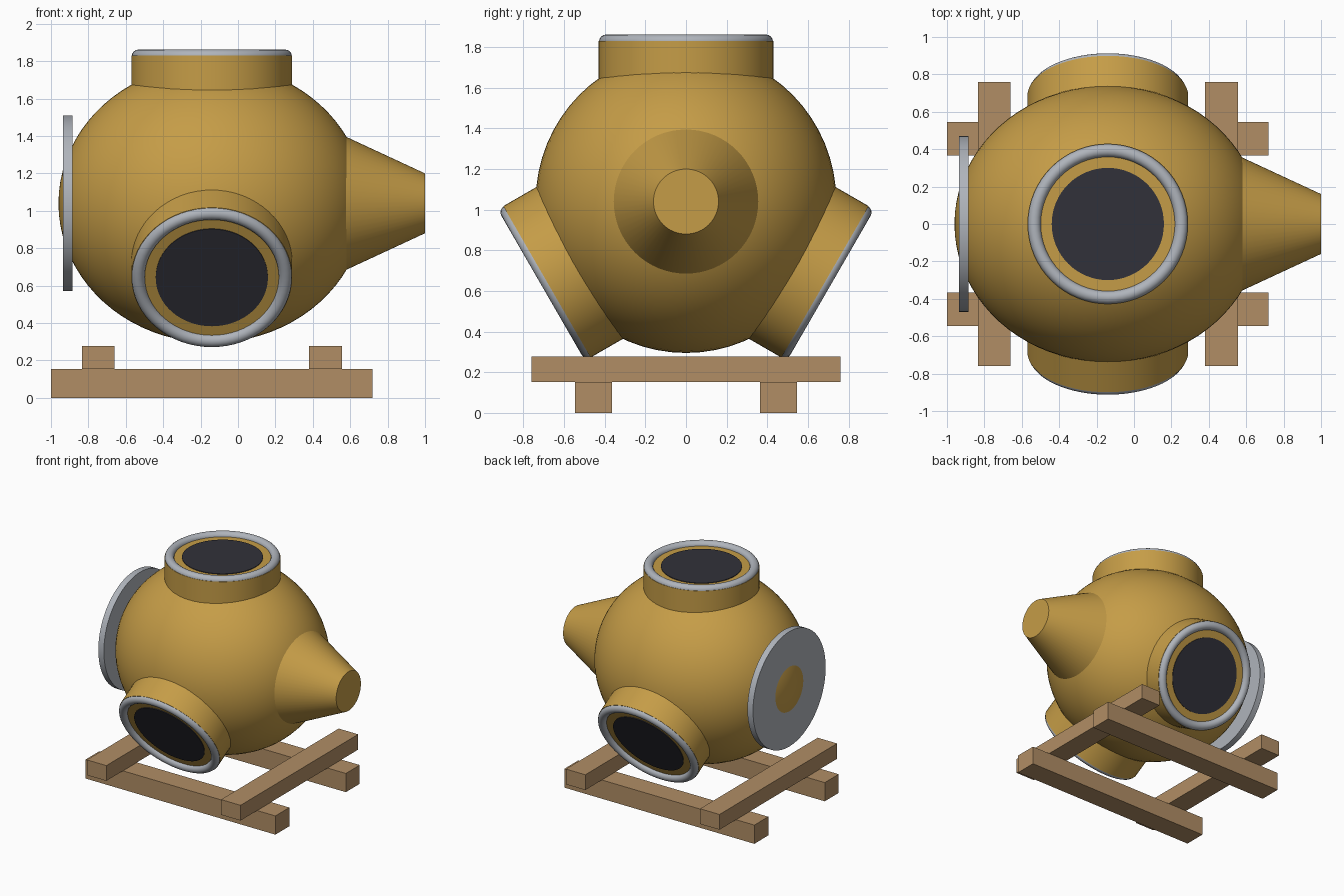
import bpy
from math import radians
from mathutils import Matrix, Vector

cube = bpy.data.objects.get("Cube")
if cube:
    bpy.data.objects.remove(cube, do_unlink=True)


def material(name, r, g, b):
    m = bpy.data.materials.new(name)
    m.use_nodes = True
    m.diffuse_color = (r, g, b, 1)
    m.node_tree.nodes["Principled BSDF"].inputs["Base Color"].default_value = (r, g, b, 1)
    return m


GOLD = material("ochre shell", 0.56, 0.335, 0.063)
STEEL = material("grey metal", 0.43, 0.457, 0.50)
DARK = material("dark glass", 0.031, 0.031, 0.042)
WOOD = material("brown timber", 0.44, 0.27, 0.13)

CENTER = Vector((-0.14, 0, 1.04))


def finish(name, mat, matrix=None, smooth=True):
    ob = bpy.context.object
    ob.name = name
    ob.data.materials.append(mat)
    if matrix is not None:
        ob.data.transform(matrix)
    if smooth:
        bpy.ops.object.shade_smooth_by_angle(angle=radians(35))
    return ob


def frustum(name, mat, r1, r2, low, high, matrix):
    bpy.ops.mesh.primitive_cone_add(vertices=64, radius1=r1, radius2=r2, depth=high - low)
    return finish(name, mat, matrix @ Matrix.Translation((0, 0, (low + high) / 2)))


def beam(name, low, high):
    bpy.ops.mesh.primitive_cube_add(size=1)
    low, high = Vector(low), Vector(high)
    return finish(name, WOOD, Matrix.Translation((low + high) / 2)
                  @ Matrix.Diagonal((*(high - low), 1)), smooth=False)


# Ellipsoid hull, poles along x
along_x = Matrix.Translation(CENTER) @ Matrix.Rotation(radians(90), 4, 'Y')
bpy.ops.mesh.primitive_uv_sphere_add(segments=64, ring_count=40, radius=1)
finish("hull", GOLD, along_x @ Matrix.Diagonal((0.745, 0.74, 0.82, 1)))

# Tapered tail and mounting flange at the two ends
frustum("tail_cone", GOLD, 0.392, 0.16, 0.64, 1.14, along_x)
frustum("end_flange", STEEL, 0.47, 0.47, -0.795, -0.745, along_x)

# Three ports spread evenly about the x axis
for label, angle in (("top", 0), ("front", 120), ("back", -120)):
    m = Matrix.Translation(CENTER) @ Matrix.Rotation(radians(angle), 4, 'X')
    frustum(label + "_port_collar", GOLD, 0.43, 0.43, 0.4, 0.79, m)
    frustum(label + "_port_window", DARK, 0.30, 0.30, 0.787, 0.795, m)
    bpy.ops.mesh.primitive_torus_add(major_radius=0.393, minor_radius=0.035,
                                     major_segments=64, minor_segments=16)
    finish(label + "_port_ring", STEEL, m @ Matrix.Translation((0, 0, 0.787)))

# Timber cradle: two runners with two cross beams on top
for label, y in (("front", -0.455), ("back", 0.455)):
    beam(label + "_runner", (-1, y - 0.09, 0), (0.72, y + 0.09, 0.153))
for label, x in (("right", -0.747), ("left", 0.467)):
    beam(label + "_cross_beam", (x - 0.088, -0.76, 0.153), (x + 0.088, 0.76, 0.278))
